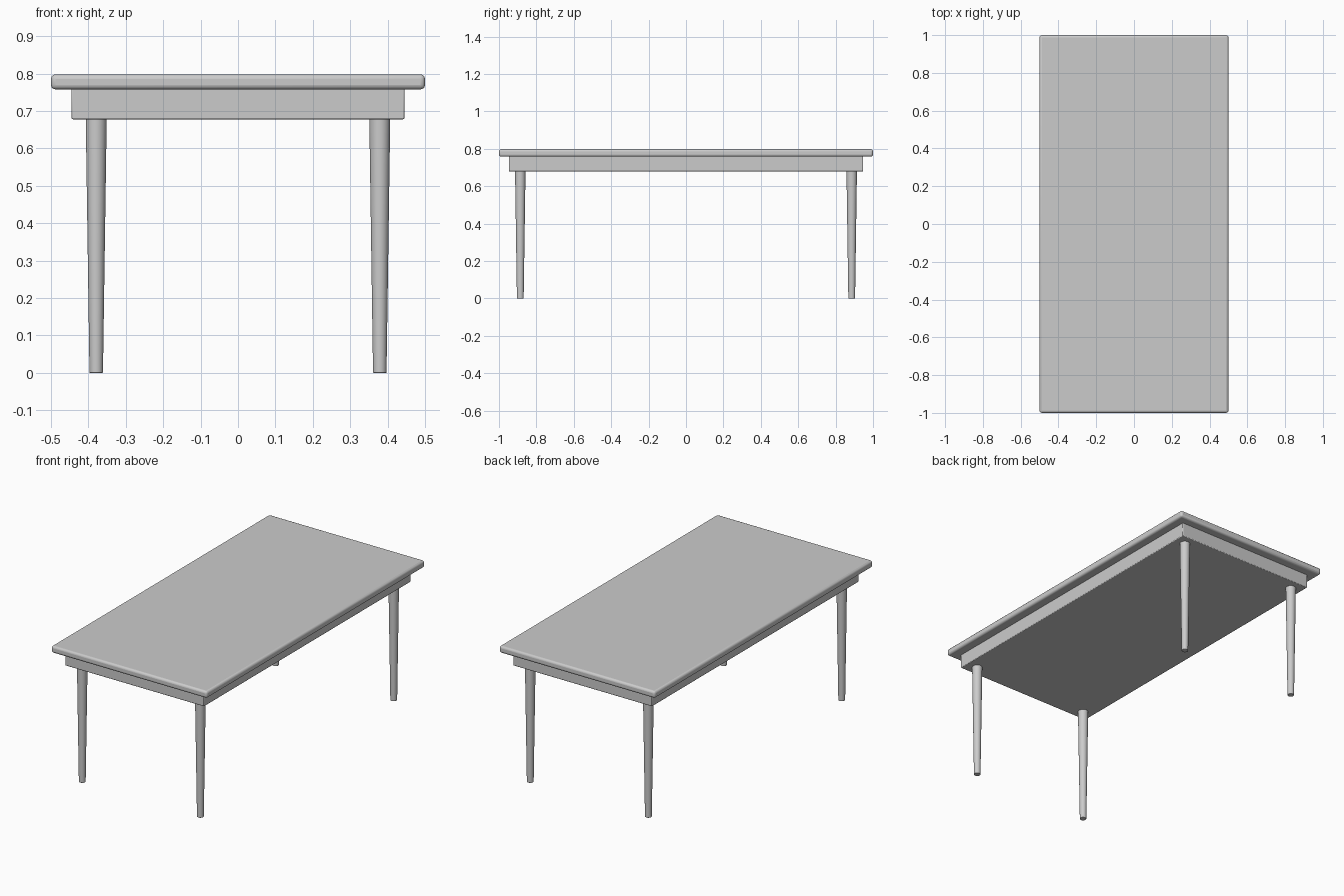
import bpy, math

if "Cube" in bpy.data.objects:
    bpy.data.objects.remove(bpy.data.objects["Cube"])


def finish(obj, bevel, segments):
    mod = obj.modifiers.new("soft_edges", 'BEVEL')
    mod.width = bevel
    mod.segments = segments
    mod.limit_method = 'ANGLE'
    mod.angle_limit = math.radians(40)
    bpy.ops.object.shade_smooth_by_angle(angle=math.radians(35))


def box(name, size, z0, z1, bevel, segments):
    bpy.ops.mesh.primitive_cube_add(size=1, location=(0, 0, (z0 + z1) / 2))
    obj = bpy.context.object
    obj.name = name
    obj.scale = (size[0], size[1], z1 - z0)
    bpy.ops.object.transform_apply(location=False, rotation=False, scale=True)
    finish(obj, bevel, segments)


# Table top with rounded rim, and the solid apron under it
box("table_top", (1.0, 2.0), 0.758, 0.798, 0.012, 3)
box("apron", (0.89, 1.895), 0.678, 0.762, 0.004, 2)

# Four round tapered legs
LEG_TOP = 0.68
for side, sx in (("left", -1), ("right", 1)):
    for end, sy in (("front", -1), ("back", 1)):
        bpy.ops.mesh.primitive_cone_add(
            vertices=32, radius1=0.018, radius2=0.028, depth=LEG_TOP,
            location=(sx * 0.379, sy * 0.886, LEG_TOP / 2))
        leg = bpy.context.object
        leg.name = f"{end}_{side}_leg"
        finish(leg, 0.0015, 2)
